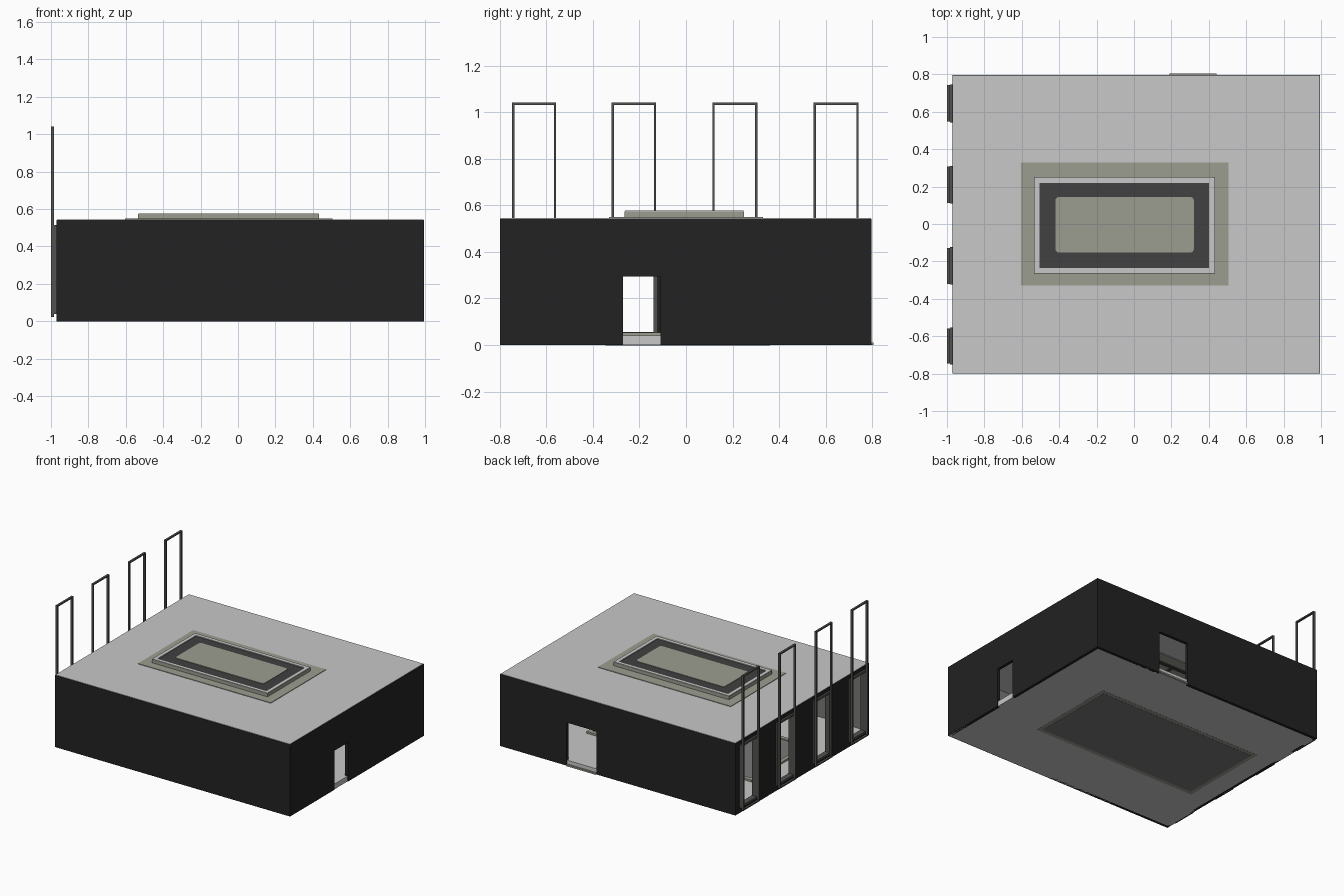
import bpy
import bmesh
from mathutils import Matrix, Vector

if "Cube" in bpy.data.objects:
    bpy.data.objects.remove(bpy.data.objects["Cube"])


def material(name, rgb):
    m = bpy.data.materials.new(name)
    m.use_nodes = True
    m.diffuse_color = (*rgb, 1)
    m.node_tree.nodes["Principled BSDF"].inputs["Base Color"].default_value = (*rgb, 1)
    return m


BLACK = material("wall black", (0.016, 0.016, 0.016))
LIGHT = material("light grey", (0.58, 0.58, 0.58))
STONE = material("stone green grey", (0.33, 0.34, 0.28))
DARK = material("skylight dark grey", (0.052, 0.052, 0.052))
METAL = material("frame grey", (0.085, 0.085, 0.08))
MID = material("mid grey", (0.19, 0.19, 0.19))


def boxes(name, mat, ranges, round_corners=0):
    """One object made of boxes, each given as x, y and z ranges."""
    bm = bmesh.new()
    for r in ranges:
        lo, hi = Vector([a for a, _ in r]), Vector([b for _, b in r])
        bmesh.ops.create_cube(bm, size=1, matrix=Matrix.Translation((lo + hi) / 2)
                              @ Matrix.Diagonal((*(hi - lo), 1)))
    if round_corners:
        upright = [e for e in bm.edges if abs(e.verts[0].co.z - e.verts[1].co.z) > 0.001]
        bmesh.ops.bevel(bm, geom=upright, offset=round_corners, segments=4,
                        profile=0.5, affect='EDGES')
    mesh = bpy.data.meshes.new(name)
    bm.to_mesh(mesh)
    bm.free()
    mesh.materials.append(mat)
    obj = bpy.data.objects.new(name, mesh)
    bpy.context.collection.objects.link(obj)
    return obj


def ring(a, b, c, d, width):
    """Four rectangles that frame the area a..b by c..d, inside its edge."""
    w = width
    return [((a, b), (c, c + w)), ((a, b), (d - w, d)),
            ((a, a + w), (c + w, d - w)), ((b - w, b), (c + w, d - w))]


def wall(name, axis, depth, span, openings=()):
    """A wall along an axis, built around its openings (start, end, sill, head)."""
    parts, at = [], span[0]
    for a, b, sill, head in openings:
        parts += [((at, a), (0, TOP)), ((a, b), (head, TOP))]
        if sill > 0:
            parts.append(((a, b), (0, sill)))
        at = b
    parts.append(((at, span[1]), (0, TOP)))
    return boxes(name, BLACK, [(s, depth, z) if axis == 'x' else (depth, s, z)
                               for s, z in parts])


TOP = 0.542
T = 0.022
X0, X1, Y0, Y1 = -0.97, 0.995, -0.8, 0.797
WINDOWS = [(-0.745, -0.56), (-0.318, -0.13), (0.115, 0.305), (0.55, 0.74)]

# Outer walls with two doorways and four tall windows
wall("front_wall", 'x', (Y0, Y0 + T), (X0, X1))
wall("back_wall", 'x', (Y1 - T, Y1), (X0, X1), [(0.19, 0.44, 0, 0.325)])
wall("right_wall", 'y', (X1 - T, X1), (Y0 + T, Y1 - T), [(-0.27, -0.11, 0, 0.295)])
wall("window_wall", 'y', (X0, X0 + T), (Y0 + T, Y1 - T),
     [(a, b, 0.045, 0.51) for a, b in WINDOWS])
boxes("inner_lining", MID, [((X0 + T, X1 - T), (Y0 + T, Y0 + T + 0.005), (0.04, 0.515))])

# Floor slab and roof slab
boxes("floor_slab", LIGHT, [((X0 + 0.004, X1 - 0.004), (Y0 + 0.004, Y1 - 0.004), (-0.0, 0.04))])
boxes("roof_slab", LIGHT, [((X0 + 0.003, X1 - 0.003), (Y0 + 0.003, Y1 - 0.003), (0.515, 0.545))])
boxes("back_threshold", STONE, [((0.19, 0.44), (Y1 - 0.01, 0.805), (0, 0.012))])

# Floor inlay, seen from both sides of the slab
FLOOR = (-0.80, 0.58, -0.345, 0.36)
boxes("floor_inlay", MID, [((-0.77, 0.55), (-0.315, 0.33), (-0.002, 0.046))])
boxes("floor_inlay_rim", STONE, [(x, y, (-0.001, 0.054)) for x, y in ring(*FLOOR, 0.03)])

# Skylight: flat surround, raised kerb, dark frame and rounded pane
boxes("skylight_surround", STONE, [((-0.605, 0.505), (-0.33, 0.33), (0.508, 0.549))])
boxes("skylight_kerb", STONE, [(x, y, (0.54, 0.574)) for x, y in ring(-0.535, 0.432, -0.265, 0.25, 0.03)])
boxes("kerb_cap", LIGHT, [(x, y, (0.574, 0.577)) for x, y in ring(-0.533, 0.43, -0.263, 0.248, 0.028)])
boxes("skylight_frame", DARK, [((-0.505, 0.402), (-0.235, 0.22), (0.54, 0.571))])
boxes("skylight_pane", STONE, [((-0.42, 0.32), (-0.153, 0.145), (0.565, 0.575))], 0.02)

# Ceiling ribs under the skylight
boxes("ceiling_ribs", DARK,
      [(x, y, (0.5, 0.51)) for x, y in ring(-0.535, 0.432, -0.265, 0.25, 0.025)]
      + [((x, x + 0.02), (-0.24, 0.225), (0.5, 0.51)) for x in (-0.35, -0.16, 0.03, 0.22)])

# Window casings in the wall, and tall sliding rails outside it
for i, (a, b) in enumerate(WINDOWS, 1):
    boxes(f"window_casing_{i}", METAL,
          [((-0.984, X0 + T + 0.004), y, z) for y, z in ring(a - 0.006, b + 0.006, 0.04, 0.515, 0.016)])
    boxes(f"tall_rail_{i}", METAL,
          [((-1.0, -0.984), y, z) for y, z in ring(a - 0.002, b + 0.002, 0.022, 1.042, 0.01)])
